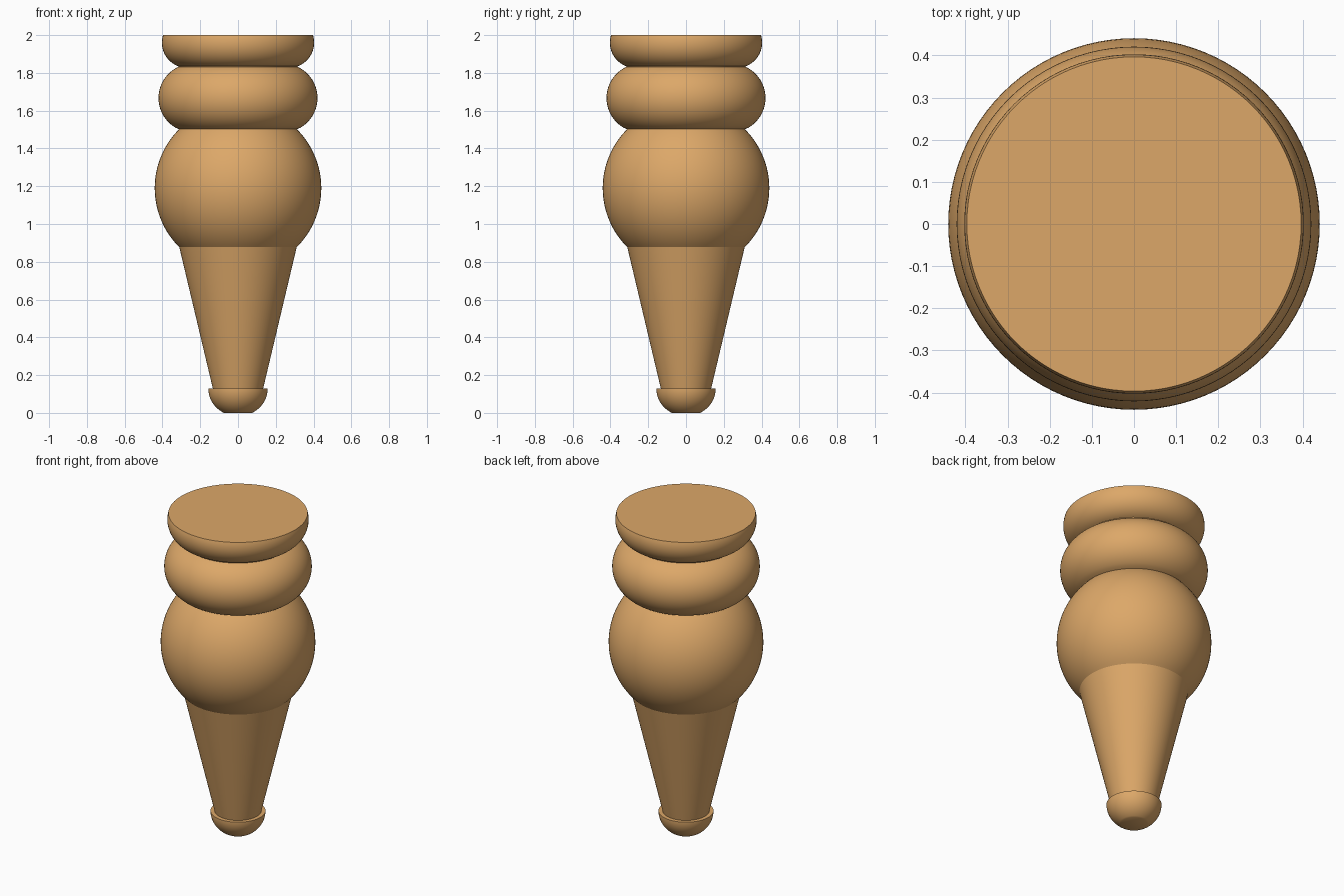
import bpy, bmesh, math

if "Cube" in bpy.data.objects:
    bpy.data.objects.remove(bpy.data.objects["Cube"])

wood = bpy.data.materials.new("light_wood")
wood.diffuse_color = (0.72, 0.39, 0.14, 1)
wood.use_nodes = True
wood.node_tree.nodes["Principled BSDF"].inputs["Base Color"].default_value = wood.diffuse_color


def arc(cr, cz, rr, rz, z0, z1, n):
    """Outward-bulging elliptical profile from height z0 to z1."""
    a0, a1 = math.asin((z0 - cz) / rz), math.asin((z1 - cz) / rz)
    angles = [a0 + (a1 - a0) * i / n for i in range(n + 1)]
    return [(cr + rr * math.cos(a), cz + rz * math.sin(a)) for a in angles]


def turned(name, profile, sides=96):
    """Lathe an (r, z) profile around z, closed with flat caps."""
    bm = bmesh.new()
    rings = [[bm.verts.new((r * math.cos(2 * math.pi * i / sides),
                            r * math.sin(2 * math.pi * i / sides), z))
              for i in range(sides)] for r, z in profile]
    for low, high in zip(rings, rings[1:]):
        for i in range(sides):
            j = (i + 1) % sides
            bm.faces.new((low[i], low[j], high[j], high[i]))
    bm.faces.new(rings[0][::-1])
    bm.faces.new(rings[-1])
    mesh = bpy.data.meshes.new(name)
    bm.to_mesh(mesh)
    bm.free()
    mesh.materials.append(wood)
    obj = bpy.data.objects.new(name, mesh)
    bpy.context.collection.objects.link(obj)
    bpy.ops.object.select_all(action='DESELECT')
    obj.select_set(True)
    bpy.context.view_layer.objects.active = obj
    bpy.ops.object.shade_smooth_by_angle(angle=math.radians(30))


# One continuous turned leg, from the ground up
foot = arc(0, 0.128, 0.157, 0.1457, 0, 0.128, 16)
taper = [(0.133, 0.128)]
ball = arc(0, 1.19, 0.441, 0.441, 0.877, 1.502, 32)
ring = arc(0.239, 1.667, 0.182, 0.182, 1.502, 1.832, 24)
top_cap = arc(0.27, 1.96, 0.133, 0.133, 1.832, 2.0, 18)
turned("turned_leg", foot + taper + ball + ring[1:] + top_cap[1:])
